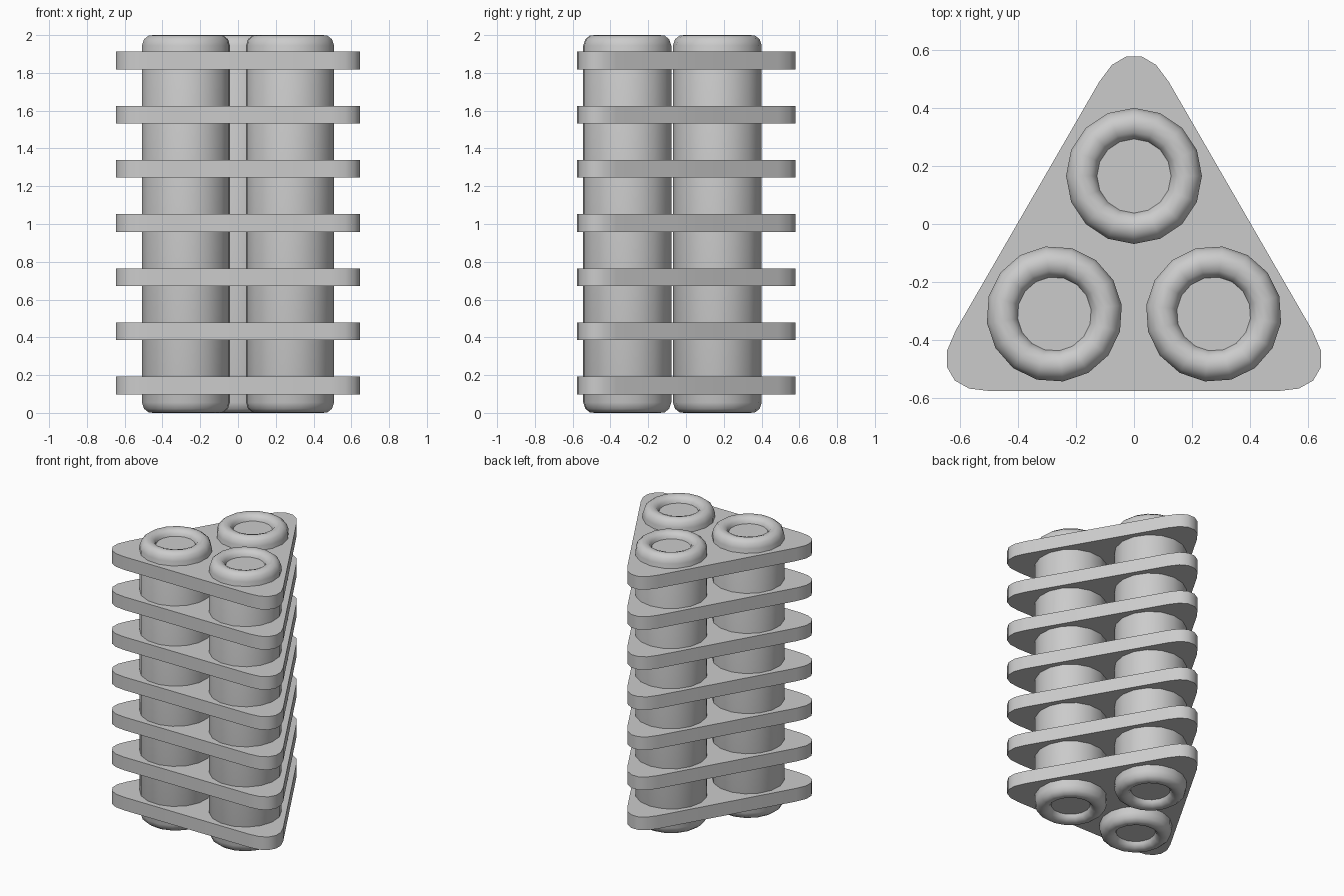
import bpy, bmesh, math
from mathutils import Vector, Matrix

if "Cube" in bpy.data.objects:
    bpy.data.objects.remove(bpy.data.objects["Cube"])

grey = bpy.data.materials.new("plain grey")
grey.diffuse_color = (0.6, 0.6, 0.6, 1)
grey.use_nodes = True
grey.node_tree.nodes["Principled BSDF"].inputs["Base Color"].default_value = grey.diffuse_color

CENTRE_Y = -0.152      # axis of the three-fold symmetry
TURN = math.radians(120)


def finish(name, bm, location):
    bmesh.ops.recalc_face_normals(bm, faces=bm.faces)
    mesh = bpy.data.meshes.new(name)
    bm.to_mesh(mesh)
    bm.free()
    mesh.shade_smooth()
    mesh.set_sharp_from_angle(angle=math.radians(40))
    mesh.materials.append(grey)
    obj = bpy.data.objects.new(name, mesh)
    obj.location = location
    bpy.context.collection.objects.link(obj)
    return obj


def lathe(profile, sides):
    """Revolve (radius, z) points round z and cap both ends."""
    bm = bmesh.new()
    rings = []
    for r, z in profile:
        rings.append([bm.verts.new((r * math.sin(2 * math.pi * i / sides),
                                    r * math.cos(2 * math.pi * i / sides), z))
                      for i in range(sides)])
    for a, b in zip(rings, rings[1:]):
        for i in range(sides):
            j = (i + 1) % sides
            bm.faces.new((a[i], a[j], b[j], b[i]))
    bm.faces.new(rings[0])
    bm.faces.new(rings[-1])
    return bm


# Tubes: rounded rim with a sunken cap at both ends
rim = [(0.128, 0.957), (0.134, 0.975), (0.150, 0.992), (0.175, 1.0),
       (0.200, 0.997), (0.224, 0.978), (0.235, 0.945)]
tube_profile = rim + [(r, -z) for r, z in reversed(rim)]
for k in range(3):
    spin = Matrix.Rotation(k * TURN, 4, 'Z')
    offset = spin @ Vector((0, 0.318, 0))
    tube = finish(f"tube_{k + 1}", lathe(tube_profile, 16),
                  offset + Vector((0, CENTRE_Y, 1)))
    tube.rotation_euler.z = k * TURN

# Plates: triangles with rounded corners, stacked evenly
corner = [(0.121, 0.642), (0.076, 0.702), (0.027, 0.731),
          (-0.027, 0.731), (-0.076, 0.702), (-0.121, 0.642)]
THICK = 0.094
for n in range(7):
    bm = bmesh.new()
    outline = [bm.verts.new(Matrix.Rotation(k * TURN, 3, 'Z') @ Vector((x, y, -THICK / 2)))
               for k in range(3) for x, y in corner]
    base = bm.faces.new(outline)
    side = bmesh.ops.extrude_face_region(bm, geom=[base])["geom"]
    bmesh.ops.translate(bm, vec=(0, 0, THICK),
                        verts=[v for v in side if isinstance(v, bmesh.types.BMVert)])
    if base.is_valid and len([f for f in bm.faces if len(f.verts) > 4]) < 2:
        bm.faces.new(outline)
    finish(f"plate_{n + 1}", bm, (0, CENTRE_Y, 0.145 + n * 0.2868))
